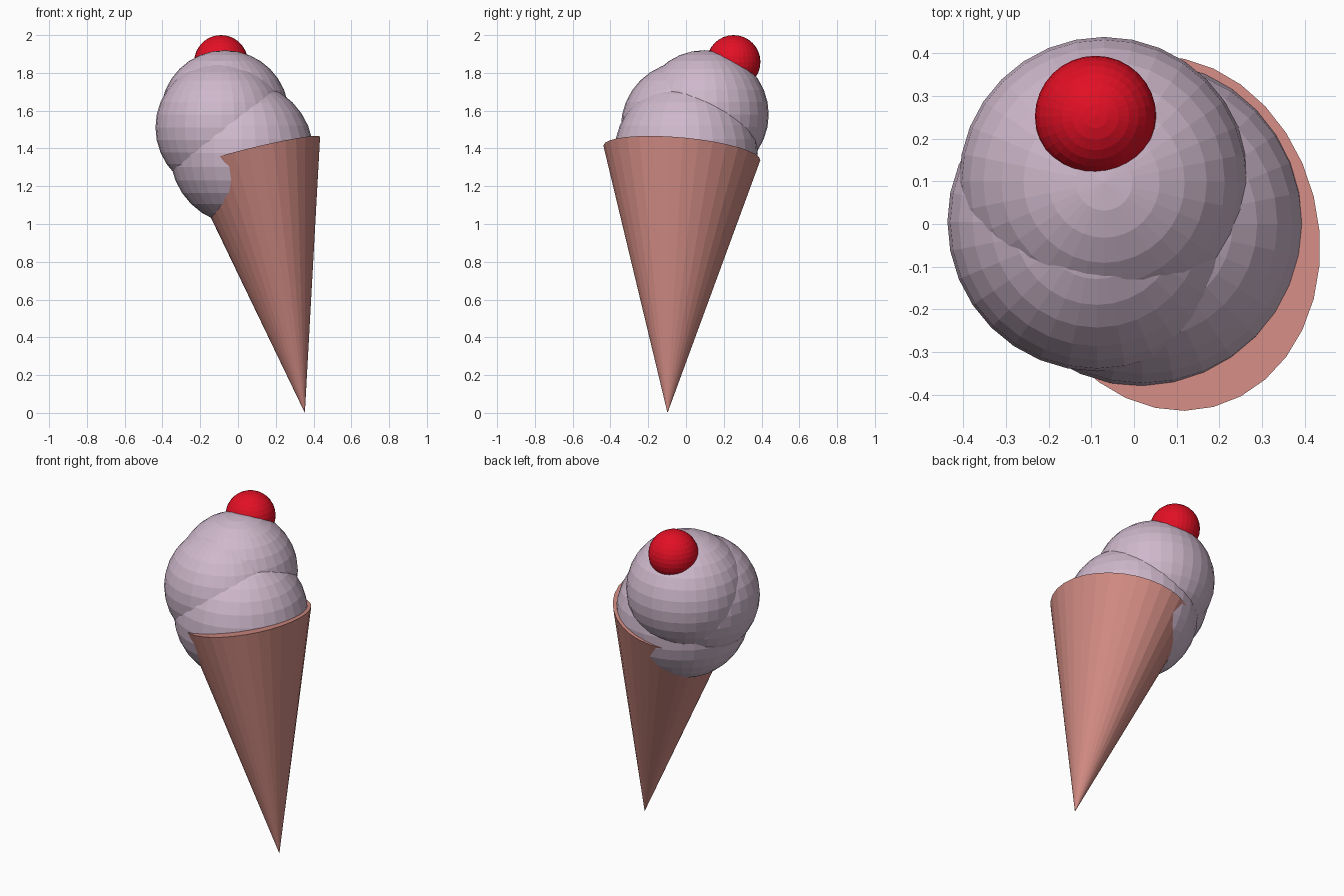
import bpy, math

if "Cube" in bpy.data.objects:
    bpy.data.objects.remove(bpy.data.objects["Cube"])


def material(name, rgb):
    m = bpy.data.materials.new(name)
    m.diffuse_color = (*rgb, 1)
    m.use_nodes = True
    m.node_tree.nodes["Principled BSDF"].inputs["Base Color"].default_value = m.diffuse_color
    return m


wafer = material("wafer_pink", (0.62, 0.25, 0.22))
cream = material("lilac_cream", (0.62, 0.48, 0.60))
red = material("cherry_red", (0.76, 0.005, 0.018))


def ball(name, centre, radius, mat):
    bpy.ops.mesh.primitive_uv_sphere_add(segments=32, ring_count=16,
                                         radius=radius, location=centre)
    ob = bpy.context.object
    ob.name = name
    ob.data.materials.append(mat)


# Leaning cone: a point joined to a tilted, slightly oval rim with a flat lid
SIDES = 32
rim = []
for i in range(SIDES):
    t = 2 * math.pi * (i + 0.5) / SIDES
    x = 0.084 + 0.352 * math.cos(t)
    y = -0.022 + 0.414 * math.sin(t) - 0.035 * math.cos(t)
    rim.append((x, y, 1.355 + 0.234 * x - 0.073 * y))
faces = [(i, SIDES, (i + 1) % SIDES) for i in range(SIDES)]
faces.append(tuple(range(SIDES)))
mesh = bpy.data.meshes.new("cone")
mesh.from_pydata(rim + [(0.354, -0.098, 0.0)], [], faces)
mesh.materials.append(wafer)
bpy.context.collection.objects.link(bpy.data.objects.new("cone", mesh))

# Three overlapping scoops
ball("scoop_lower", (0.02, 0.0, 1.375), 0.38, cream)
ball("scoop_left", (-0.087, 0.005, 1.512), 0.35, cream)
ball("scoop_top", (-0.07, 0.098, 1.58), 0.34, cream)

# Cherry
ball("cherry", (-0.09, 0.252, 1.858), 0.142, red)
